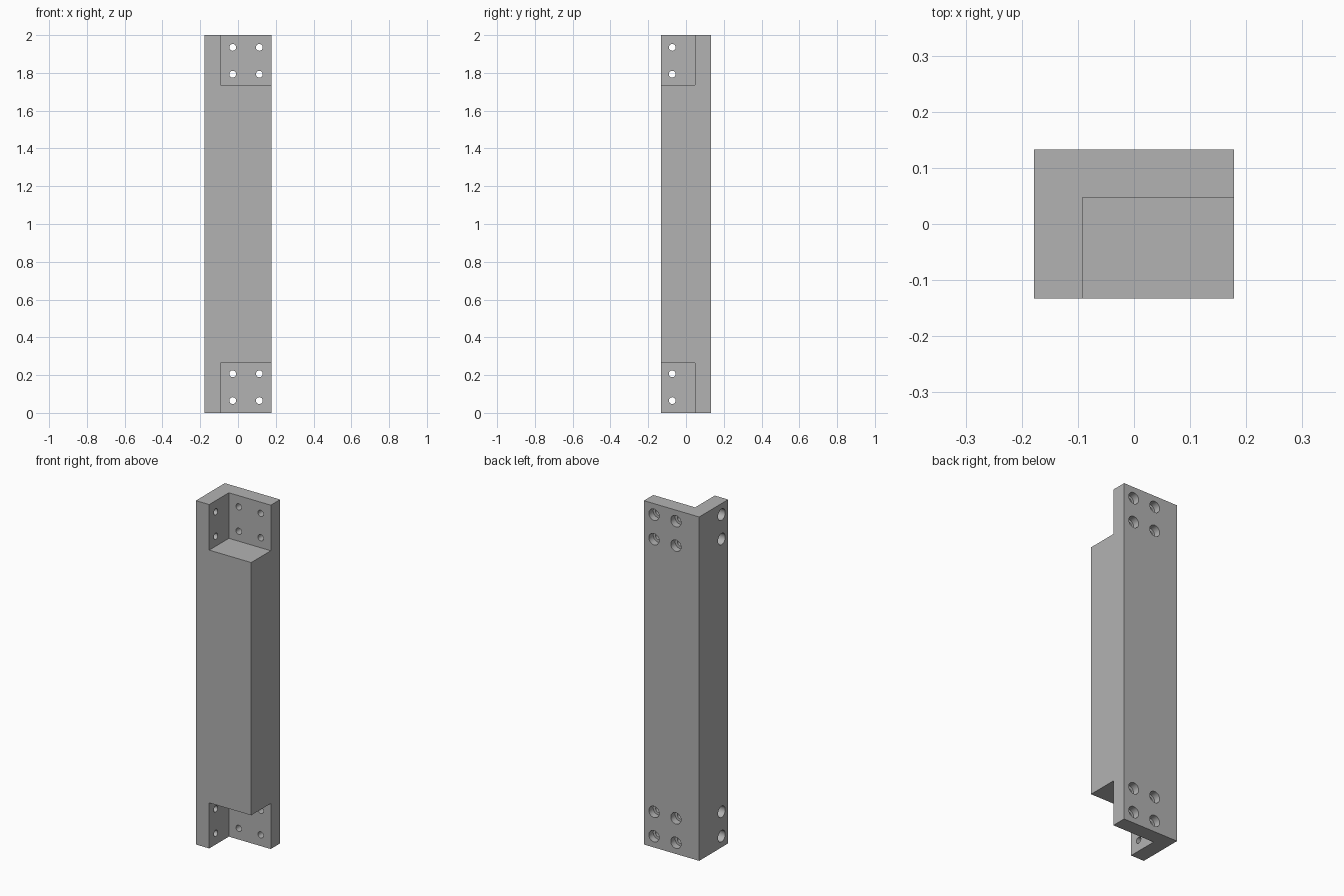
import bpy, bmesh, math
from mathutils import Matrix, Vector

old = bpy.data.objects.get("Cube")
if old:
    bpy.data.objects.remove(old, do_unlink=True)

# Overall half sizes, inner wall planes and pocket height
HX, HY, H = 0.178, 0.133, 2.0
WALL_X, WALL_Y, POCKET = -0.092, 0.047, 0.265
BORE_R, SINK_R, SINK_DEPTH = 0.018, 0.033, 0.04
HOLE_Z = (0.065, 0.207, H - 0.207, H - 0.065)

grey = bpy.data.materials.new("plain grey")
grey.use_nodes = True
colour = (0.448, 0.448, 0.448, 1)
grey.diffuse_color = colour
grey.node_tree.nodes["Principled BSDF"].inputs["Base Color"].default_value = colour


def add_box(bm, lo, hi):
    lo, hi = Vector(lo), Vector(hi)
    matrix = Matrix.Translation((lo + hi) / 2) @ Matrix.Diagonal((*(hi - lo), 1))
    bmesh.ops.create_cube(bm, size=1, matrix=matrix)


def add_counterbore(bm, point, inward, wall):
    """Stepped round cutter entering the outer face at point."""
    profile = [(0, -0.01), (SINK_R, -0.01), (SINK_R, SINK_DEPTH),
               (BORE_R, SINK_DEPTH), (BORE_R, wall + 0.01), (0, wall + 0.01)]
    part = bmesh.new()
    verts = [part.verts.new((r, 0, z)) for r, z in profile]
    edges = [part.edges.new(pair) for pair in zip(verts, verts[1:])]
    bmesh.ops.spin(part, geom=verts + edges, cent=(0, 0, 0), axis=(0, 0, 1),
                   angle=math.tau, steps=32)
    bmesh.ops.remove_doubles(part, verts=part.verts, dist=0.0001)
    turn = Vector((0, 0, 1)).rotation_difference(Vector(inward)).to_matrix().to_4x4()
    part.transform(Matrix.Translation(point) @ turn)
    bmesh.ops.recalc_face_normals(part, faces=part.faces)
    mesh = bpy.data.meshes.new("counterbore")
    part.to_mesh(mesh)
    part.free()
    bm.from_mesh(mesh)
    bpy.data.meshes.remove(mesh)


def make_object(name, bm):
    mesh = bpy.data.meshes.new(name)
    bm.to_mesh(mesh)
    bm.free()
    obj = bpy.data.objects.new(name, mesh)
    bpy.context.collection.objects.link(obj)
    mesh.materials.append(grey)
    return obj


def cut(target, cutter):
    cutter.hide_render = True
    mod = target.modifiers.new("cut", "BOOLEAN")
    mod.operation, mod.solver, mod.object = "DIFFERENCE", "EXACT", cutter
    bpy.context.view_layer.objects.active = target
    bpy.ops.object.modifier_apply(modifier=mod.name)
    bpy.data.objects.remove(cutter, do_unlink=True)


# Solid post
bm = bmesh.new()
add_box(bm, (-HX, -HY, 0), (HX, HY, H))
post = make_object("mounting_post", bm)

# Corner pockets at both ends leave L-shaped walls
bm = bmesh.new()
for low, high in ((-0.1, POCKET), (H - POCKET, H + 0.1)):
    add_box(bm, (WALL_X, -HY - 0.1, low), (HX + 0.1, WALL_Y, high))
cut(post, make_object("pocket_cutter", bm))

# Counterbored bolt holes through the back and side walls
bm = bmesh.new()
for z in HOLE_Z:
    for x in (-0.028, 0.113):
        add_counterbore(bm, (x, HY, z), (0, -1, 0), HY - WALL_Y)
    add_counterbore(bm, (-HX, -0.073, z), (1, 0, 0), WALL_X + HX)
cut(post, make_object("hole_cutter", bm))

# Smooth bores with crisp edges
bpy.ops.object.select_all(action="DESELECT")
post.select_set(True)
bpy.context.view_layer.objects.active = post
bpy.ops.object.shade_smooth_by_angle(angle=math.radians(30))
